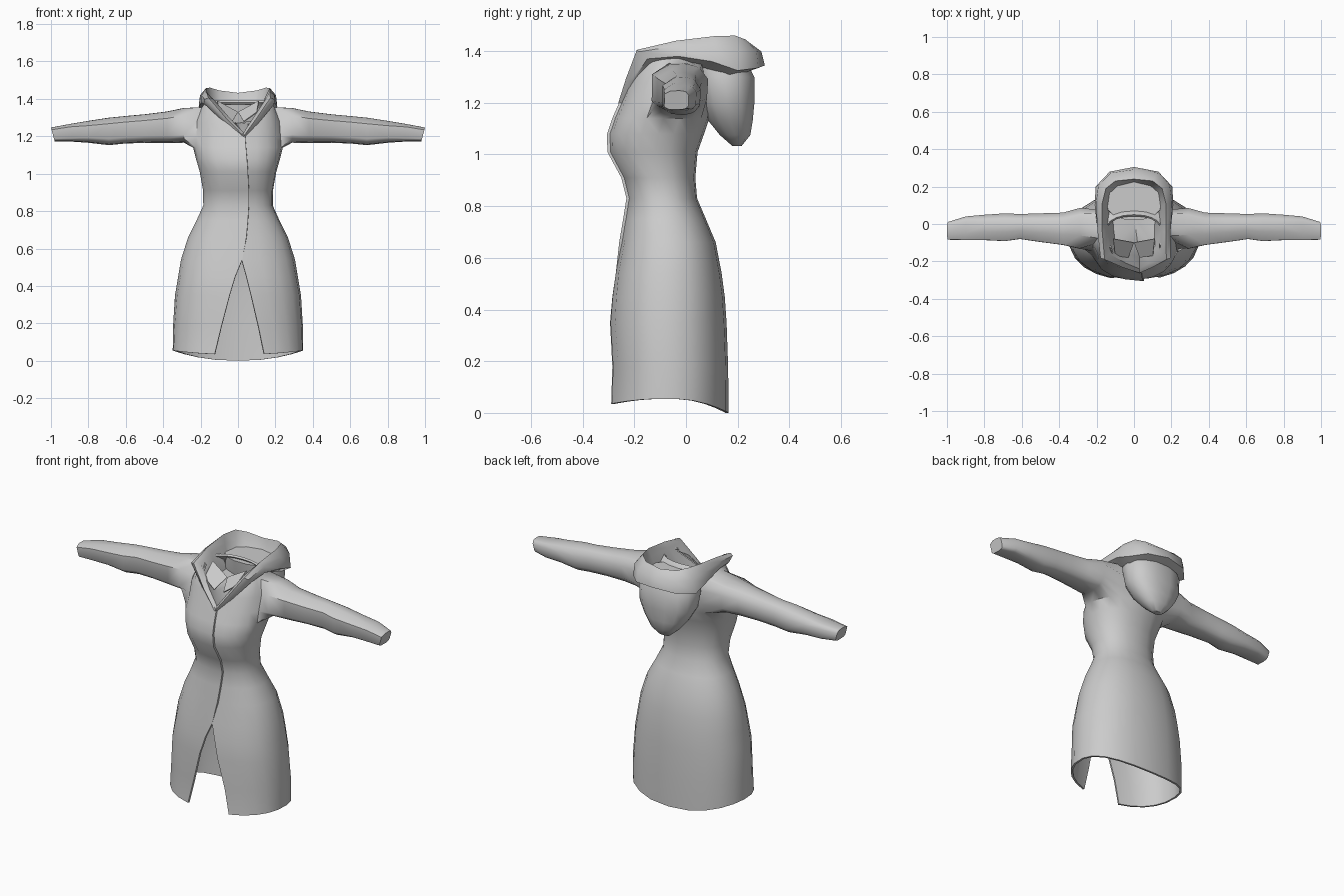
import bpy, bmesh, math
from mathutils import Vector

cube = bpy.data.objects.get("Cube")
if cube:
    bpy.data.objects.remove(cube, do_unlink=True)

cloth = bpy.data.materials.new("grey_cloth")
cloth.use_nodes = True
GREY = (0.6, 0.6, 0.6, 1)
cloth.diffuse_color = GREY
cloth.node_tree.nodes["Principled BSDF"].inputs["Base Color"].default_value = GREY


def power(s, p):
    return math.copysign(abs(s) ** p, s)


def finish(bm, name, thickness=0, angle=45):
    bmesh.ops.remove_doubles(bm, verts=bm.verts, dist=0.0005)
    bmesh.ops.recalc_face_normals(bm, faces=bm.faces)
    mesh = bpy.data.meshes.new(name)
    bm.to_mesh(mesh)
    bm.free()
    mesh.materials.append(cloth)
    ob = bpy.data.objects.new(name, mesh)
    bpy.context.collection.objects.link(ob)
    bpy.ops.object.select_all(action='DESELECT')
    ob.select_set(True)
    bpy.context.view_layer.objects.active = ob
    if thickness:
        mod = ob.modifiers.new("thickness", 'SOLIDIFY')
        mod.thickness = thickness
        mod.offset = -1
        bpy.ops.object.modifier_apply(modifier=mod.name)
    bpy.ops.object.shade_smooth_by_angle(angle=math.radians(angle))
    return ob


def skin(bm, rows, closed=False, skip=lambda r, c: False):
    """Join neighbouring rows of vertices with quads."""
    for r in range(len(rows) - 1):
        a, b = rows[r], rows[r + 1]
        n = len(a)
        for c in range(n if closed else n - 1):
            d = (c + 1) % n
            if not skip(r, c):
                bm.faces.new((a[c], a[d], b[d], b[c]))


# Coat body: height, half width, front y, back y, right edge x, left edge x
BODY = [
    (0.04, 0.35, -0.30, 0.165, -0.125, 0.14),
    (0.18, 0.348, -0.29, 0.163, -0.09, 0.11),
    (0.35, 0.337, -0.295, 0.157, -0.045, 0.07),
    (0.45, 0.32, -0.285, 0.15, -0.015, 0.045),
    (0.54, 0.305, -0.272, 0.138, 0.022, 0.02),
    (0.66, 0.267, -0.25, 0.115, 0.045, 0.03),
    (0.75, 0.222, -0.236, 0.077, 0.053, 0.04),
    (0.83, 0.186, -0.225, 0.043, 0.058, 0.045),
    (0.91, 0.187, -0.245, 0.036, 0.058, 0.045),
    (1.01, 0.205, -0.298, 0.045, 0.053, 0.04),
    (1.08, 0.225, -0.298, 0.07, 0.048, 0.035),
    (1.14, 0.24, -0.277, 0.09, 0.043, 0.03),
    (1.2, 0.235, -0.25, 0.1, 0.038, 0.03),
    (1.28, 0.225, -0.225, 0.1, -0.05, 0.09),
    (1.355, 0.195, -0.195, 0.085, -0.11, 0.14),
    (1.39, 0.16, -0.16, 0.05, -0.125, 0.14),
]
HALF = 10
ROUND = 2 / 2.25
HOLE_ROWS = (11, 14)
HOLE_COLS = (4, 8)


def body_point(row, i, side):
    z, w, yf, yb, right, left = BODY[row]
    edge = left if side > 0 else -right
    start = math.asin(power(max(-1, min(1, edge / w)), 1 / ROUND))
    u = i / HALF
    t = math.pi * u + start * (1 - u) ** 2
    x = side * w * power(math.sin(t), ROUND)
    mid, depth = (yf + yb) / 2, (yb - yf) / 2
    y = mid - depth * power(math.cos(t), ROUND)
    if row == 0:
        c = math.cos(t)
        z = 0.055 - (0.022 if c > 0 else 0.055) * c * c
    # the right front laps over the left
    if side < 0 and i == 0 and 4 < row < 13:
        y -= 0.01
    return (x, y, z)


bm = bmesh.new()
rows = []
for r in range(len(BODY)):
    row = [bm.verts.new(body_point(r, i, -1)) for i in range(HALF + 1)]
    row += [bm.verts.new(body_point(r, i, 1)) for i in range(HALF - 1, -1, -1)]
    rows.append(row)


def in_armhole(r, c):
    i = c if c < HALF else 2 * HALF - 1 - c
    return HOLE_ROWS[0] <= r < HOLE_ROWS[1] and HOLE_COLS[0] <= i < HOLE_COLS[1]


skin(bm, rows, skip=in_armhole)

# Sleeves grow from the armholes: x, bottom z, top z, front y, back y
SLEEVE = [
    (0.29, 1.165, 1.352, -0.145, 0.09),
    (0.38, 1.163, 1.333, -0.122, 0.064),
    (0.5, 1.165, 1.318, -0.105, 0.06),
    (0.61, 1.16, 1.308, -0.088, 0.056),
    (0.69, 1.152, 1.3, -0.1, 0.06),
    (0.8, 1.165, 1.283, -0.094, 0.052),
    (0.9, 1.172, 1.266, -0.09, 0.042),
    (0.99, 1.173, 1.247, -0.088, 0.012),
]
for side in (-1, 1):
    def vert(r, i):
        return rows[r][i if side < 0 else 2 * HALF - i]
    (r0, r1), (c0, c1) = HOLE_ROWS, HOLE_COLS
    loop = [vert(r0, i) for i in range(c0, c1)] + [vert(r, c1) for r in range(r0, r1)]
    loop += [vert(r1, i) for i in range(c1, c0, -1)] + [vert(r, c0) for r in range(r1, r0, -1)]
    ys = [v.co.y for v in loop]
    zs = [v.co.z for v in loop]
    ym, yr = (max(ys) + min(ys)) / 2, (max(ys) - min(ys)) / 2
    zm, zr = (max(zs) + min(zs)) / 2, (max(zs) - min(zs)) / 2
    angles = [math.atan2((v.co.z - zm) / zr, (v.co.y - ym) / yr) for v in loop]
    rings = [loop]
    for x, z0, z1, y0, y1 in SLEEVE:
        p = 0.85 if x < 0.85 else 0.6
        ring = []
        for a in angles:
            s = power(math.sin(a), p)
            lean = 0.01 * s if x > 0.95 else 0
            ring.append(bm.verts.new((side * (x + lean),
                                      (y0 + y1) / 2 + (y1 - y0) / 2 * power(math.cos(a), p),
                                      (z0 + z1) / 2 + (z1 - z0) / 2 * s)))
        rings.append(ring)
    skin(bm, rings, closed=True)
    bm.faces.new(rings[-1])
finish(bm, "coat_body_and_sleeves", 0.012)

# Folded hood rim: outer, top and inner point of each station on one side
RIM = [
    ((0.0, -0.245, 1.18), (0.0, -0.262, 1.2), (0.0, -0.24, 1.22)),
    ((0.1, -0.21, 1.28), (0.08, -0.232, 1.295), (0.06, -0.21, 1.295)),
    ((0.185, -0.15, 1.37), (0.165, -0.19, 1.405), (0.14, -0.16, 1.4)),
    ((0.195, -0.03, 1.38), (0.17, -0.04, 1.44), (0.145, -0.04, 1.41)),
    ((0.21, 0.1, 1.36), (0.17, 0.11, 1.458), (0.155, 0.1, 1.41)),
    ((0.205, 0.2, 1.325), (0.15, 0.19, 1.46), (0.14, 0.18, 1.4)),
    ((0.13, 0.28, 1.335), (0.1, 0.23, 1.445), (0.09, 0.21, 1.38)),
    ((0.0, 0.305, 1.345), (0.0, 0.24, 1.432), (0.0, 0.225, 1.37)),
]


def rim_section(k, side):
    outer, top, inner = (Vector(p) for p in RIM[k])
    mid = (outer + top) / 2
    under = Vector((outer.x * 0.72, outer.y * 0.75, outer.z - 0.025))
    floor = Vector((inner.x * 0.75, inner.y * 0.75, min(1.29, inner.z - 0.03)))
    if k > 1:
        mid = Vector((mid.x * 1.07, mid.y * 1.07, mid.z + 0.01))
    shift = (0.03, 0.018, 0.008)[k] if k < 3 else 0
    return [(side * p.x + shift, p.y, p.z) for p in (under, outer, mid, top, inner, floor)]


bm = bmesh.new()
count = len(RIM)
order = [(k, -1) for k in range(count)] + [(k, 1) for k in range(count - 2, 0, -1)]
sections = [[bm.verts.new(p) for p in rim_section(k, s)] for k, s in order]
skin(bm, sections + sections[:1])
centre = bm.verts.new((0, 0.04, 1.27))
for a, b in zip(sections, sections[1:] + sections[:1]):
    bm.faces.new((a[-1], b[-1], centre))
finish(bm, "hood_rim")

# Hanging bag of the hood: height, half width, front y, back y
BAG = [
    (1.37, 0.15, 0.02, 0.23),
    (1.3, 0.178, 0.03, 0.267),
    (1.2, 0.168, 0.05, 0.267),
    (1.13, 0.13, 0.085, 0.26),
    (1.075, 0.085, 0.13, 0.25),
    (1.032, 0.035, 0.18, 0.215),
]
SIDES = 14
bm = bmesh.new()
rings = []
for z, w, y0, y1 in BAG:
    turn = [2 * math.pi * i / SIDES for i in range(SIDES)]
    rings.append([bm.verts.new((w * power(math.cos(t), 0.85),
                                (y0 + y1) / 2 + (y1 - y0) / 2 * power(math.sin(t), 0.85), z))
                  for t in turn])
skin(bm, rings, closed=True)
bm.faces.new(rings[0])
bm.faces.new(rings[-1])
finish(bm, "hood_bag", angle=50)

# Pointed collar flaps inside the neck
for side, name in ((-1, "right_collar_flap"), (1, "left_collar_flap")):
    bm = bmesh.new()
    points = [(0, -0.1, 1.33), (0.11, -0.08, 1.39), (0.1, -0.17, 1.33), (0.03, -0.18, 1.28)]
    bm.faces.new([bm.verts.new((side * x, y, z)) for x, y, z in points])
    finish(bm, name, 0.006)
